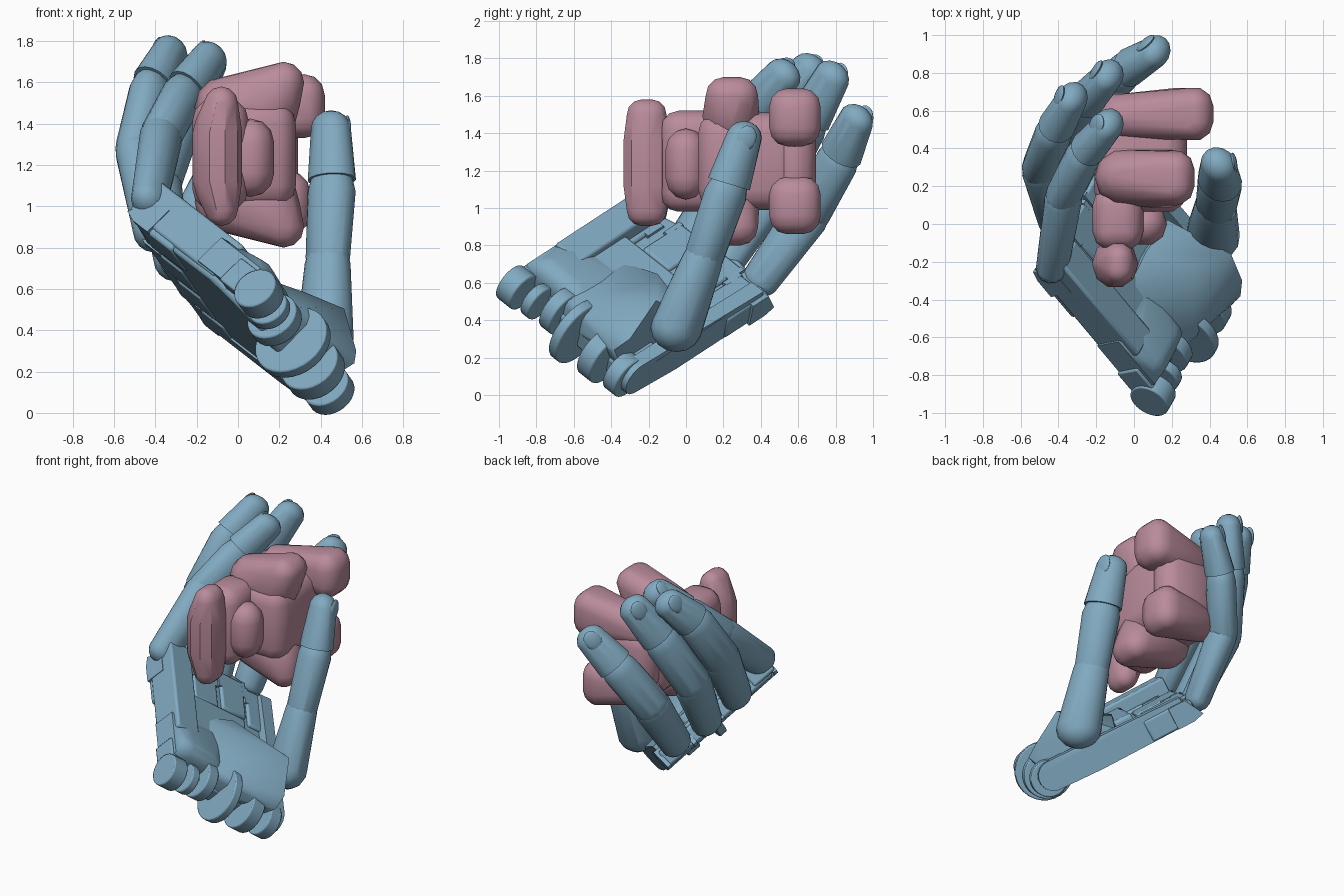
import bpy, bmesh, math
from mathutils import Vector, Matrix

if "Cube" in bpy.data.objects:
    bpy.data.objects.remove(bpy.data.objects["Cube"])

def material(name, col):
    m = bpy.data.materials.new(name)
    m.diffuse_color = (*col, 1)
    m.use_nodes = True
    m.node_tree.nodes["Principled BSDF"].inputs["Base Color"].default_value = m.diffuse_color
    return m

BLUE = material("blue_plastic", (0.22, 0.40, 0.53))
PINK = material("pink_clay", (0.49, 0.26, 0.33))

# Palm frame: U to the fingers, W from little finger to index, N out of the palm
U = Vector((-0.58, 0.69, 0.45)).normalized()
W = Vector((0.35, 0.78, -0.52))
W = (W - U * W.dot(U)).normalized()
N = W.cross(U)

def P(u, w, n):
    return U * u + W * w + N * n

def finish(bm, name, mat, bevel=0, angle=35):
    bmesh.ops.recalc_face_normals(bm, faces=bm.faces)
    me = bpy.data.meshes.new(name)
    bm.to_mesh(me)
    bm.free()
    ob = bpy.data.objects.new(name, me)
    bpy.context.collection.objects.link(ob)
    me.materials.append(mat)
    if bevel:
        b = ob.modifiers.new("bevel", 'BEVEL')
        b.width, b.segments = bevel, 2
    bpy.ops.object.select_all(action='DESELECT')
    bpy.context.view_layer.objects.active = ob
    ob.select_set(True)
    bpy.ops.object.shade_smooth_by_angle(angle=math.radians(angle))
    return ob

def hull(name, pts, mat=BLUE, bevel=0):
    bm = bmesh.new()
    for p in pts:
        bm.verts.new(p)
    r = bmesh.ops.convex_hull(bm, input=bm.verts)
    junk = {g for g in r["geom_interior"] + r["geom_unused"] if isinstance(g, bmesh.types.BMVert)}
    bmesh.ops.delete(bm, geom=list(junk), context='VERTS')
    bmesh.ops.dissolve_limit(bm, angle_limit=0.03, verts=bm.verts, edges=bm.edges)
    return finish(bm, name, mat, bevel)

def ball(c, r, seg=14, rings=8):
    pts = [Vector(c) + Vector((0, 0, s * r)) for s in (-1, 1)]
    for i in range(1, rings):
        t = math.pi * i / rings
        pts += [Vector(c) + r * Vector((math.sin(t) * math.cos(a), math.sin(t) * math.sin(a), math.cos(t)))
                for a in (2 * math.pi * k / seg for k in range(seg))]
    return pts

def ring(c, axis, r, seg=16):
    q = axis.to_track_quat('Z', 'Y')
    return [Vector(c) + q @ Vector((r * math.cos(a), r * math.sin(a), 0))
            for a in (2 * math.pi * k / seg for k in range(seg))]

def box(us, ws, ns):
    return [P(u, w, n) for u in us for w in ws for n in ns]

def disc(name, u, w, n, r, half):
    return hull(name, ring(P(u, w - half, n), W, r, 28) + ring(P(u, w + half, n), W, r, 28), bevel=0.008)

def finger(name, pts, radii, nail_dir, side, k):
    pts = [Vector(p) for p in pts]
    side = Vector(side).normalized()
    # widen each cross-section sideways
    wide = lambda c, ps: [p + side * (p - c).dot(side) * k for p in ps]
    for i in range(len(pts) - 2):
        a, b = pts[i], pts[i + 1]
        d = (b - a).normalized()
        lip = b - d * .03
        hull(f"{name}_segment_{i + 1}", wide(a, ball(a, radii[i])) + wide(b, ball(b, radii[i + 1] * .95))
             + wide(lip, ring(lip, d, radii[i + 1] * 1.03)))
    a, b = pts[-2:]
    d = (b - a).normalized()
    rim = a + d * .03
    hull(name + "_tip", wide(rim, ring(rim, d, radii[-2] * 1.04)) + wide(b, ball(b, radii[-1])))
    # nail plate
    out = Vector(nail_dir)
    out = (out - d * out.dot(d)).normalized()
    rot = Matrix((d.cross(out), d, out)).transposed().to_4x4()
    bm = bmesh.new()
    bmesh.ops.create_uvsphere(bm, u_segments=16, v_segments=8, radius=1,
        matrix=Matrix.Translation(b + out * radii[-1] * .88) @ rot @ Matrix.Diagonal((.055, .07, .018, 1)))
    finish(bm, name + "_nail", BLUE)

# Back plate of the hand
outline = [(-.44, -.06), (.6, -.02), (.66, -.3), (.62, -.6), (.54, -.92), (-.12, -.94), (-.4, -.72)]
hull("palm_plate", [P(u, w, n) for u, w in outline for n in (.25, .37)], bevel=.02)

# Knuckle bars with two prongs each
for name, w, u in (("little", -.84, .5), ("ring", -.58, .59), ("middle", -.34, .61), ("index", -.12, .57)):
    hull(name + "_knuckle_bar", box((u - .3, u), (w - .1, w + .1), (.24, .39)), bevel=.015)
    for s in (-1, 1):
        ww = w + s * .1
        hull(name + "_prong", box((u - .12, u), (ww - .014, ww + .014), (.24, .39)) +
             [P(u + .07, ww + t, .26) for t in (-.014, .014)])

# Side walls, heel pad and thumb mound
hull("outer_wall", box((-.13, .58), (-.95, -.77), (.27, .48)), bevel=.015)
hull("index_wall", box((-.1, .55), (-.12, -.03), (.24, .42)) + ring(P(-.4, -.12, .35), W, .1)
     + ring(P(-.4, -.04, .35), W, .1))
hull("heel_pad", ball(P(-.25, -.85, .4), .1) + ball(P(-.25, -.66, .39), .1) + ball(P(-.1, -.85, .38), .1)
     + box((-.33, .0), (-.96, -.55), (.28, .44)))
hull("palm_step", box((-.1, .25), (-.8, -.3), (.3, .44)), bevel=.02)
hull("thumb_mound", box((-.38, .1), (-.66, -.15), (.28, .42)) +
     [P(-.48, -.18, .51), P(-.4, -.15, .57), P(-.18, -.19, .69), P(-.08, -.36, .6), P(.15, -.45, .47),
      P(-.46, -.24, .45), P(-.36, -.6, .48)])

# Wrist hinge lobes and the big centre disc
for u, w, r, h in ((-.43, -.12, .12, .045), (-.42, -.29, .15, .05), (-.4, -.5, .19, .03), (-.36, -.66, .13, .04),
                   (-.41, -.79, .1, .03), (-.42, -.93, .11, .055)):
    disc("wrist_lobe", u, w, .34, r, h)
    hull("wrist_neck", box((-.2, u), (w - h * .8, w + h * .8), (.27, .42)), bevel=.01)

# Fingers and thumb
finger("little_finger", [(-.43, -.22, 1.03), (-.37, .16, 1.35), (-.26, .38, 1.55), (-.14, .52, 1.71)],
       [.085, .095, .092, .082], (-.5, .3, .8), W, .25)
finger("ring_finger", [(-.42, .03, .87), (-.49, .31, 1.27), (-.42, .5, 1.57), (-.33, .66, 1.74)],
       [.085, .1, .095, .082], (-.6, .5, .6), W, .25)
finger("middle_finger", [(-.32, .22, .73), (-.38, .47, 1.12), (-.26, .65, 1.46), (-.14, .78, 1.7)],
       [.085, .1, .095, .082], (-.6, .6, .5), W, .25)
finger("index_finger", [(-.2, .4, .62), (-.19, .66, .98), (-.04, .82, 1.27), (.11, .91, 1.47)],
       [.085, .098, .094, .08], (-.5, .7, .4), W, .25)
finger("thumb", [(.42, -.05, .36), (.435, .1, .75), (.455, .22, 1.1), (.45, .31, 1.375)],
       [.13, .1, .105, .09], (1, .2, .1), (-1, 1, 0), .15)

# Pink lumpy object: faceted hulls round a few balls (x, y, z, radius)
def lump(name, *balls):
    pts = [p for b in balls for p in ball(b[:3], b[3], 10, 6)]
    return hull(name, pts, PINK)

lump("front_pad", *[(-.08, y, z, .08) for y in (-.24, -.18) for z in (1.5, .985)],
     *[(-.1, y, z, .12) for y in (-.22, -.2) for z in (1.36, 1.12)])
lump("front_knob", (.06, 0, 1.31, .115), (.06, 0, 1.16, .115))
lump("neck_block", *[(x, y, z, .1) for x in (-.12, -.05) for y in (-.04, .1) for z in (1.42, 1.08)])
lump("core_block", *[(x, y, z, .11) for x in (-.1, .17) for y in (.17, .5) for z in (1.1, 1.4)])
lump("rear_web", *[(x, .58, z, .12) for x in (-.07, .17) for z in (1.14, 1.36)])
# upper and lower lobes and limbs, nearly mirrored
for name, s, reach in (("upper", 1, .32), ("lower", -1, .25)):
    z = lambda h: 1.25 + s * h
    lump(name + "_lobe", (.22, .2, z(.35), .1), (.22, .29, z(.35), .1), (.14, .24, z(.24), .16),
         (-.06, .25, z(.23), .15))
    lump(name + "_limb", *[(reach, y, z(h), .1) for y in (.54, .625) for h in (.18, .29)],
         (-.08, .57, z(.2), .12))
